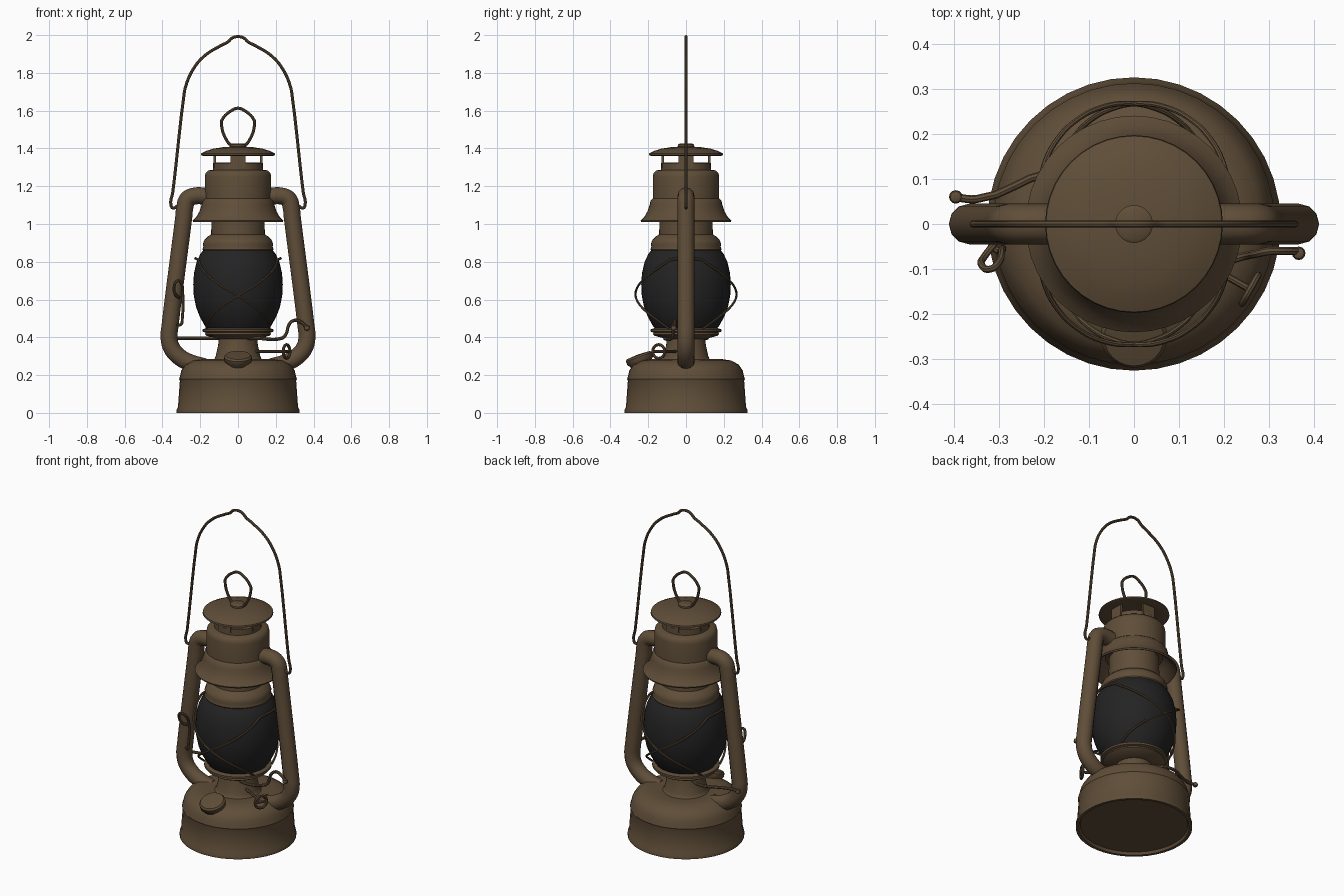
import bpy, bmesh
from math import sin, cos, pi, radians
from mathutils import Vector, Matrix

cube = bpy.data.objects.get("Cube")
if cube:
    bpy.data.objects.remove(cube)


def material(name, rgb):
    m = bpy.data.materials.new(name)
    m.use_nodes = True
    m.diffuse_color = (*rgb, 1)
    bsdf = m.node_tree.nodes["Principled BSDF"]
    bsdf.inputs["Base Color"].default_value = (*rgb, 1)
    bsdf.inputs["Roughness"].default_value = 0.6
    return m


BROWN = material("aged_brown_metal", (0.115, 0.075, 0.04))
DARK = material("smoked_glass", (0.017, 0.017, 0.017))


def add_mesh(name, mesh, mat):
    mesh.materials.clear()
    mesh.materials.append(mat)
    mesh.shade_smooth()
    mesh.set_sharp_from_angle(angle=radians(40))
    ob = bpy.data.objects.new(name, mesh)
    bpy.context.collection.objects.link(ob)
    return ob


def lathe(name, profile, mat=BROWN, steps=40, matrix=Matrix()):
    """Spin (radius, height) points about the vertical axis."""
    bm = bmesh.new()
    vs = [bm.verts.new((r, 0, z)) for r, z in profile]
    es = [bm.edges.new(pair) for pair in zip(vs, vs[1:])]
    bmesh.ops.spin(bm, geom=vs + es, cent=(0, 0, 0), axis=(0, 0, 1),
                   angle=2 * pi, steps=steps)
    bmesh.ops.remove_doubles(bm, verts=bm.verts, dist=0.0005)
    bmesh.ops.recalc_face_normals(bm, faces=bm.faces)
    bm.transform(matrix)
    mesh = bpy.data.meshes.new(name)
    bm.to_mesh(mesh)
    bm.free()
    return add_mesh(name, mesh, mat)


def tube(name, points, radius, closed=False, sides=2, res=5):
    """Round bar following a smooth path."""
    cu = bpy.data.curves.new(name, 'CURVE')
    cu.dimensions = '3D'
    cu.bevel_depth = radius
    cu.bevel_resolution = sides
    cu.use_fill_caps = True
    cu.resolution_u = res
    sp = cu.splines.new('BEZIER')
    sp.bezier_points.add(len(points) - 1)
    sp.use_cyclic_u = closed
    for bp, p in zip(sp.bezier_points, points):
        bp.co = p
        bp.handle_left_type = bp.handle_right_type = 'AUTO'
    tmp = bpy.data.objects.new(name + "_path", cu)
    bpy.context.collection.objects.link(tmp)
    dg = bpy.context.evaluated_depsgraph_get()
    mesh = bpy.data.meshes.new_from_object(tmp.evaluated_get(dg))
    bpy.data.objects.remove(tmp)
    return add_mesh(name, mesh, BROWN)


def mirrored(half):
    """Full path in the y = 0 plane from its +x half, ending at the middle."""
    right = [(x, 0, z) for x, z in half]
    return right + [(-x, y, z) for x, y, z in reversed(right) if x > 0]


# Fuel tank with a recessed underside
lathe("fuel_tank", [(0, 0.015), (0.3, 0.015), (0.308, 0), (0.325, 0), (0.325, 0.018),
                    (0.318, 0.03), (0.308, 0.17), (0.312, 0.18), (0.307, 0.195),
                    (0.3, 0.225), (0.28, 0.255), (0.24, 0.277), (0.19, 0.285),
                    (0.14, 0.28), (0, 0.28)])

# Burner
lathe("burner_cone", [(0.135, 0.275), (0.125, 0.285), (0.118, 0.3), (0.105, 0.36),
                      (0.1, 0.4), (0, 0.4)])
lathe("burner_plate", [(0, 0.385), (0.1, 0.39), (0.165, 0.408), (0.175, 0.415),
                       (0.172, 0.425), (0.188, 0.43), (0.188, 0.442), (0.165, 0.45),
                       (0, 0.45)])

# Glass globe
lathe("globe", [(0, 0.44), (0.16, 0.44), (0.178, 0.465), (0.203, 0.51), (0.222, 0.56),
                (0.234, 0.62), (0.237, 0.68), (0.233, 0.74), (0.219, 0.8),
                (0.2, 0.84), (0.183, 0.862), (0, 0.862)], DARK)

# Collar above the globe
lathe("globe_collar", [(0, 0.855), (0.183, 0.855), (0.188, 0.865), (0.183, 0.88),
                       (0.186, 0.895), (0.178, 0.915), (0.158, 0.935), (0.142, 0.945),
                       (0.14, 1.08), (0, 1.08)])

# Flared hood, open below
lathe("hood", [(0, 1.09), (0.16, 1.09), (0.19, 1.06), (0.225, 1.015), (0.237, 1.01),
               (0.24, 1.018), (0.222, 1.035), (0.205, 1.065), (0.193, 1.1),
               (0.187, 1.125), (0.176, 1.135), (0.176, 1.25), (0.172, 1.27),
               (0.158, 1.284), (0.125, 1.287), (0, 1.287)])

# Vent ring, posts and cap
lathe("vent_ring", [(0, 1.28), (0.125, 1.28), (0.132, 1.285), (0.132, 1.322),
                    (0.118, 1.325), (0.118, 1.3), (0, 1.3)])
for i in range(4):
    bm = bmesh.new()
    place = Matrix.Rotation(i * pi / 2, 4, 'Z') @ Matrix.Translation((0.123, 0, 1.345))
    bmesh.ops.create_cube(bm, size=1, matrix=place @ Matrix.Diagonal((0.014, 0.08, 0.09, 1)))
    me = bpy.data.meshes.new("vent_post")
    bm.to_mesh(me)
    bm.free()
    add_mesh("vent_post", me, BROWN)
lathe("chimney_cap", [(0, 1.37), (0.13, 1.37), (0.185, 1.36), (0.197, 1.365),
                      (0.195, 1.374), (0.165, 1.388), (0.13, 1.399), (0.07, 1.408),
                      (0, 1.411)])
lathe("cap_button", [(0.042, 1.4), (0.042, 1.42), (0.035, 1.425), (0, 1.425)], steps=20)

# Lifting loop on the cap
tube("cap_loop", mirrored([(0.035, 1.415), (0.055, 1.435), (0.088, 1.53), (0.085, 1.55),
                           (0.03, 1.603), (0, 1.613)]), 0.008)

# Carrying handle, hooked into the side tubes
tube("carry_handle", mirrored([(0.315, 1.1), (0.345, 1.085), (0.355, 1.1), (0.345, 1.17),
                               (0.289, 1.66), (0.278, 1.725), (0.24, 1.815),
                               (0.18, 1.888), (0.09, 1.945), (0.055, 1.963),
                               (0.03, 1.985), (0, 1.992)]), 0.008)

# Side tubes
for s, side in ((1, "left"), (-1, "right")):
    path = [(0.15, 1.145), (0.235, 1.147), (0.268, 1.13), (0.281, 1.09), (0.288, 1.03),
            (0.36, 0.46), (0.365, 0.4), (0.352, 0.345), (0.315, 0.3), (0.26, 0.268),
            (0.18, 0.245)]
    tube(side + "_air_tube", [(s * x, 0, z) for x, z in path], 0.045, sides=4)

    # Guard wire passing round the side of the globe
    arc = [radians(a) for a in range(-22, 23, 11)]
    tube(side + "_guard_arc", [(s * 0.225 * cos(a), 0.225 * sin(a), 0.81 + 0.008 * cos(a * 4))
                               for a in arc], 0.007)

# Crossed guard wires at front and back
for face, mid in (("front", -90), ("back", 90)):
    for s in (1, -1):
        pts = []
        for i in range(11):
            t = i / 10
            a = radians(mid + s * (68 - 130 * t))
            r = 0.225 - 0.035 * t + 0.06 * sin(pi * t)
            pts.append((r * cos(a), r * sin(a), 0.81 - 0.365 * t))
        tube(face + "_guard_wire", pts, 0.006)

# Filler cap leaning out of the tank front
lean = Matrix.Translation((0, -0.245, 0.285)) @ Matrix.Rotation(radians(20), 4, 'X')
lathe("filler_cap", [(0.045, -0.07), (0.058, -0.05), (0.062, -0.02), (0.072, -0.01),
                     (0.074, 0.012), (0.066, 0.022), (0, 0.026)], steps=24, matrix=lean)

# Wick adjuster: rod, ring and hub
out = Vector((0.87, -0.49, 0)).normalized()
across = Vector((-out.y, out.x, 0))
hub = out * 0.295 + Vector((0, 0, 0.325))
tube("wick_rod", [out * 0.08 + Vector((0, 0, 0.325)), hub], 0.008)
tube("wick_ring", [hub + across * (0.036 * cos(a)) + Vector((0, 0, 0.036 * sin(a)))
                   for a in [k * pi / 4 for k in range(8)]], 0.008, closed=True)
tube("wick_crossbar", [hub - across * 0.036, hub + across * 0.036], 0.007)

# Globe lifting lever running under the globe, with a hooked thumb end
tube("globe_lever", [(-0.4, 0.06, 0.395), (-0.35, 0.055, 0.395), (-0.15, 0.11, 0.395),
                     (0.1, -0.11, 0.395), (0.23, -0.075, 0.395), (0.25, -0.07, 0.41),
                     (0.275, -0.065, 0.475), (0.3, -0.06, 0.49), (0.335, -0.06, 0.48),
                     (0.365, -0.06, 0.45)], 0.009)
for name, spot in (("lever_thumb", (0.365, -0.065, 0.45)), ("lever_end", (-0.395, 0.06, 0.395))):
    lathe(name, [(0, -0.016), (0.012, -0.01), (0.015, 0), (0.012, 0.01), (0, 0.016)],
          steps=12, matrix=Matrix.Translation(spot))

# Upright catch wire with a loop beside the right tube
tube("catch_wire", [(-0.32, -0.045, 0.465), (-0.3, -0.06, 0.47), (-0.295, -0.06, 0.5),
                    (-0.293, -0.06, 0.64), (-0.3, -0.085, 0.685), (-0.318, -0.1, 0.7),
                    (-0.338, -0.09, 0.67), (-0.33, -0.07, 0.625), (-0.31, -0.045, 0.61)], 0.008)
